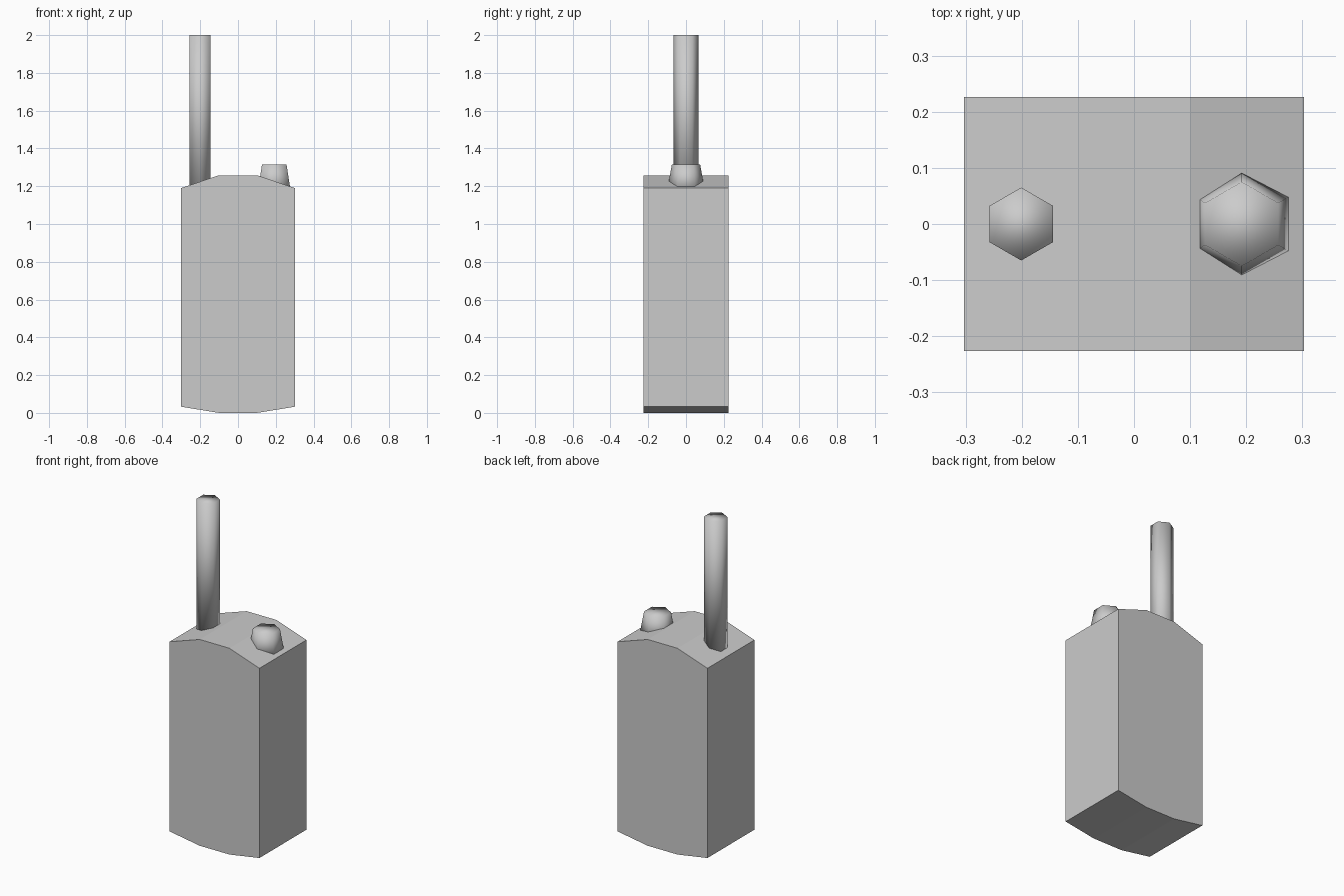
import bpy, bmesh
from math import sin, cos, pi
from mathutils import Vector

if "Cube" in bpy.data.objects:
    bpy.data.objects.remove(bpy.data.objects["Cube"])


def loft(name, rings, smooth):
    """Capped solid through rings of equal point count."""
    bm = bmesh.new()
    loops = [[bm.verts.new(p) for p in ring] for ring in rings]
    n = len(loops[0])
    for a, b in zip(loops, loops[1:]):
        for i in range(n):
            j = (i + 1) % n
            bm.faces.new((a[i], a[j], b[j], b[i]))
    bm.faces.new(loops[0][::-1])
    bm.faces.new(loops[-1])
    bmesh.ops.recalc_face_normals(bm, faces=bm.faces)
    for f in bm.faces:
        f.smooth = smooth
    mesh = bpy.data.meshes.new(name)
    bm.to_mesh(mesh)
    bm.free()
    obj = bpy.data.objects.new(name, mesh)
    bpy.context.collection.objects.link(obj)
    return obj


def hexagon(x, z, r):
    # Corners point along +y and -y
    return [Vector((x + r * sin(i * pi / 3), r * cos(i * pi / 3), z)) for i in range(6)]


# Body: bowed front outline extruded in depth
half = [(0.10, 0.0), (0.303, 0.033), (0.303, 1.19), (0.10, 1.258)]
outline = half + [(-x, z) for x, z in reversed(half)]
loft("radio_body", [[(x, y, z) for x, z in outline] for y in (-0.226, 0.226)], False)

# Antenna: six-sided rod rooted in the sloped top
loft("antenna", [hexagon(-0.201, 1.17, 0.065), hexagon(-0.201, 2.0, 0.065)], True)

# Knob: tapered six-sided dial rooted in the other slope
loft("volume_knob", [hexagon(0.192, 1.17, 0.101), hexagon(0.192, 1.315, 0.075)], True)
